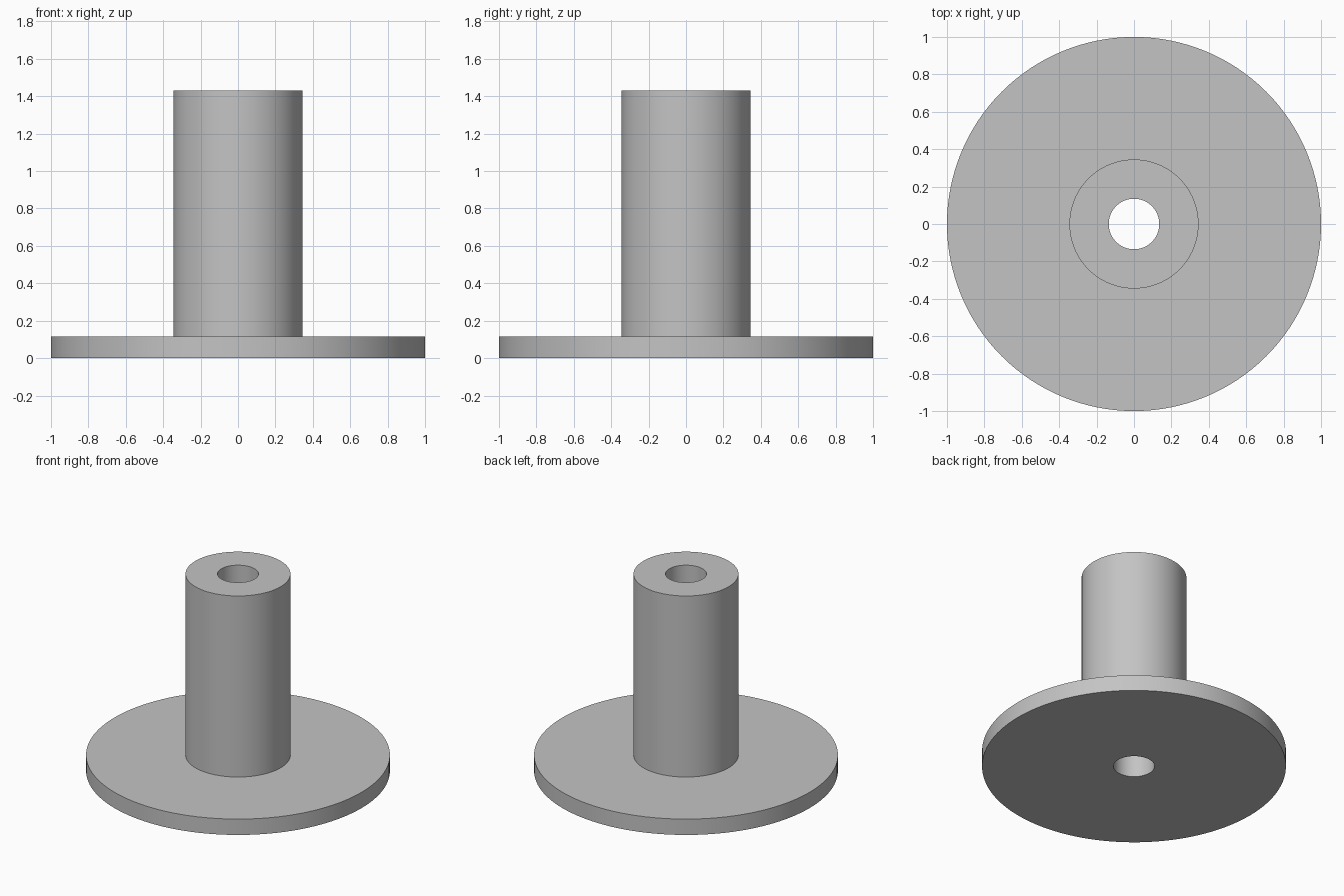
import bpy
import bmesh
import math

if "Cube" in bpy.data.objects:
    bpy.data.objects.remove(bpy.data.objects["Cube"], do_unlink=True)

SEGMENTS = 128
BORE_R, TUBE_R, FLANGE_R = 0.135, 0.345, 1.0
FLANGE_TOP, TUBE_TOP = 0.115, 1.43


def make_material(name, colour):
    mat = bpy.data.materials.new(name)
    mat.use_nodes = True
    mat.diffuse_color = colour
    mat.node_tree.nodes["Principled BSDF"].inputs["Base Color"].default_value = colour
    return mat


def lathe(name, profile, mat):
    """Revolve a closed (radius, height) profile around the z axis."""
    bm = bmesh.new()
    rings = []
    for i in range(SEGMENTS):
        a = 2 * math.pi * i / SEGMENTS
        rings.append([bm.verts.new((r * math.cos(a), r * math.sin(a), z))
                      for r, z in profile])
    n = len(profile)
    for i, ring in enumerate(rings):
        after = rings[(i + 1) % SEGMENTS]
        for j in range(n):
            k = (j + 1) % n
            bm.faces.new((ring[j], after[j], after[k], ring[k]))
    bmesh.ops.recalc_face_normals(bm, faces=bm.faces)
    mesh = bpy.data.meshes.new(name)
    bm.to_mesh(mesh)
    bm.free()
    mesh.materials.append(mat)
    obj = bpy.data.objects.new(name, mesh)
    bpy.context.collection.objects.link(obj)
    bpy.ops.object.select_all(action="DESELECT")
    obj.select_set(True)
    bpy.context.view_layer.objects.active = obj
    bpy.ops.object.shade_smooth_by_angle(angle=math.radians(30))
    return obj


grey = make_material("plain_grey", (0.55, 0.55, 0.55, 1.0))

# Flanged sleeve: wide round base, upright tube and a bore right through
lathe("flanged_sleeve", [
    (BORE_R, 0), (FLANGE_R, 0), (FLANGE_R, FLANGE_TOP),
    (TUBE_R, FLANGE_TOP), (TUBE_R, TUBE_TOP), (BORE_R, TUBE_TOP),
], grey)
